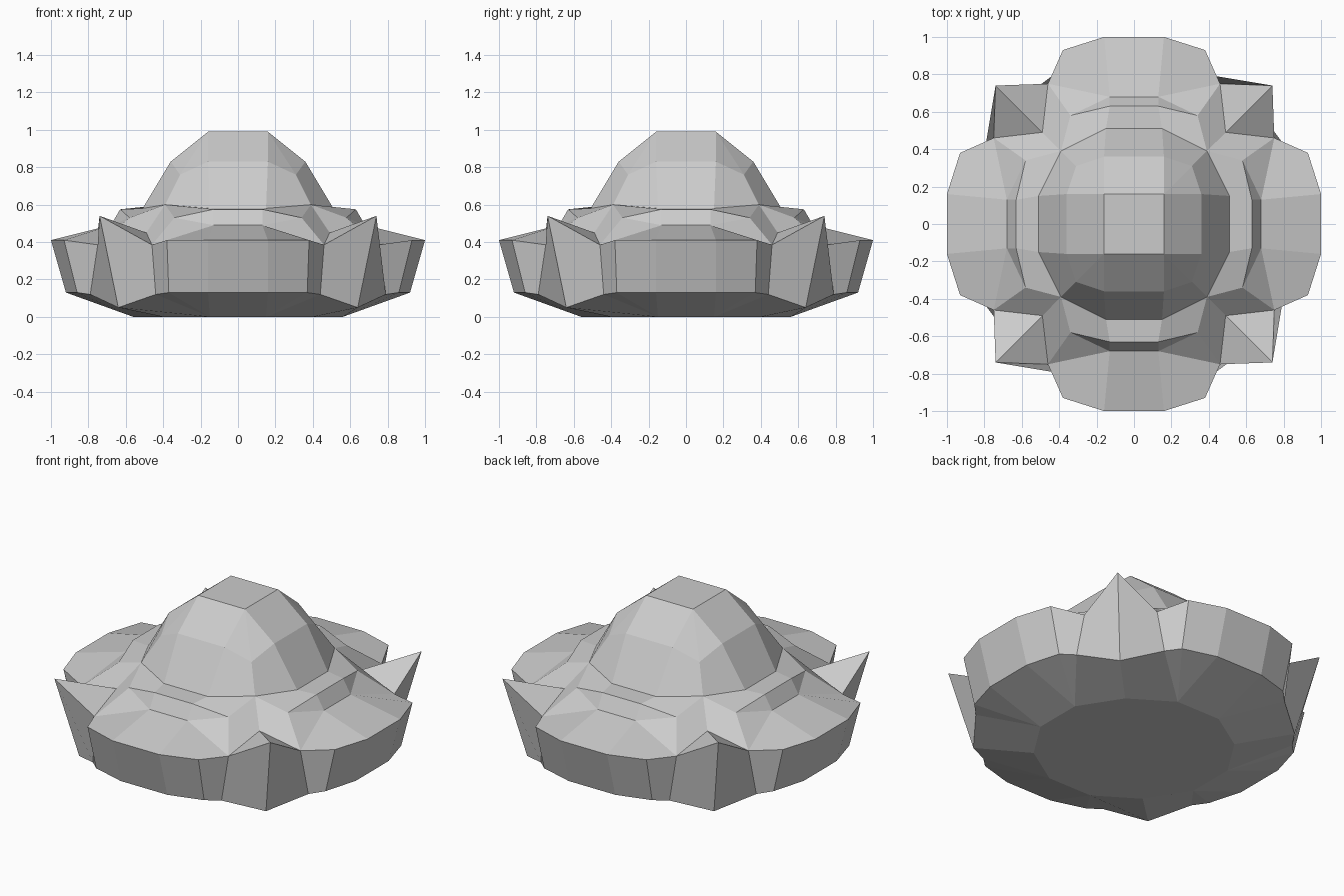
import bpy, bmesh

if "Cube" in bpy.data.objects:
    bpy.data.objects.remove(bpy.data.objects["Cube"])

# Named points of one eighth of the model (between the +y axis and the diagonal)
P = {
    # dome
    "T0": (0, 0, .99), "T1": (0, .16, .99), "T": (.16, .16, .99),
    "P0": (0, .36, .83), "P": (.16, .36, .83), "C": (.31, .31, .76),
    "Q0": (0, .51, .58), "Q": (.15, .51, .58), "D": (.39, .39, .60),
    # stepped collar
    "R0": (0, .63, .575), "R": (.13, .63, .575),
    "S0": (0, .68, .49), "S": (.13, .68, .49),
    "M": (.34, .58, .53), "I": (.49, .49, .45),
    # upper rim: rounded lobe, notch, corner spike
    "U0": (0, 1, .41), "U1": (.16, 1, .41), "U2": (.38, .93, .41),
    "N": (.46, .75, .385), "K": (.74, .74, .54),
    # lower rim and base
    "L0": (0, .92, .13), "L1": (.16, .92, .13), "L2": (.37, .86, .13),
    "LN": (.44, .79, .12), "LK": (.64, .64, .05),
    "B0": (0, .56, 0), "B1": (.15, .56, 0), "B2": (.4, .4, 0), "B": (0, 0, 0),
}
DOME = ["T0 T T1", "T1 T P P0", "T C P", "P0 P Q Q0", "P C D Q"]
COLLAR = ["Q0 Q R R0", "Q D M R", "R0 R S S0", "R M S", "D I N M"]
RIM = ["S0 S U1 U0", "S N U2 U1", "S M N", "I K N"]
WALL = ["U0 U1 L1 L0", "U1 U2 L2 L1", "U2 N LN L2", "N K LK LN"]
BASE = ["L0 L1 B1 B0", "L1 L2 B1", "L2 LN B1", "LN LK B2 B1", "B0 B1 B", "B1 B2 B"]


def build(name, faces):
    """Repeat the one-eighth faces over the diagonal and both axes."""
    bm = bmesh.new()
    for swap in (False, True):
        for sx in (1, -1):
            for sy in (1, -1):
                flip = (sx * sy < 0) != swap
                for f in faces:
                    pts = [P[k] for k in f.split()]
                    if swap:
                        pts = [(y, x, z) for x, y, z in pts]
                    if not flip:
                        pts.reverse()
                    bm.faces.new([bm.verts.new((x * sx, y * sy, z)) for x, y, z in pts])
    bmesh.ops.remove_doubles(bm, verts=bm.verts, dist=.001)
    bmesh.ops.dissolve_limit(bm, angle_limit=.01, verts=bm.verts, edges=bm.edges)
    bmesh.ops.recalc_face_normals(bm, faces=bm.faces)
    me = bpy.data.meshes.new(name)
    bm.to_mesh(me)
    bm.free()
    ob = bpy.data.objects.new(name, me)
    bpy.context.collection.objects.link(ob)
    return ob


# One closed low-poly shell
build("domed_lobed_shell", DOME + COLLAR + RIM + WALL + BASE)
